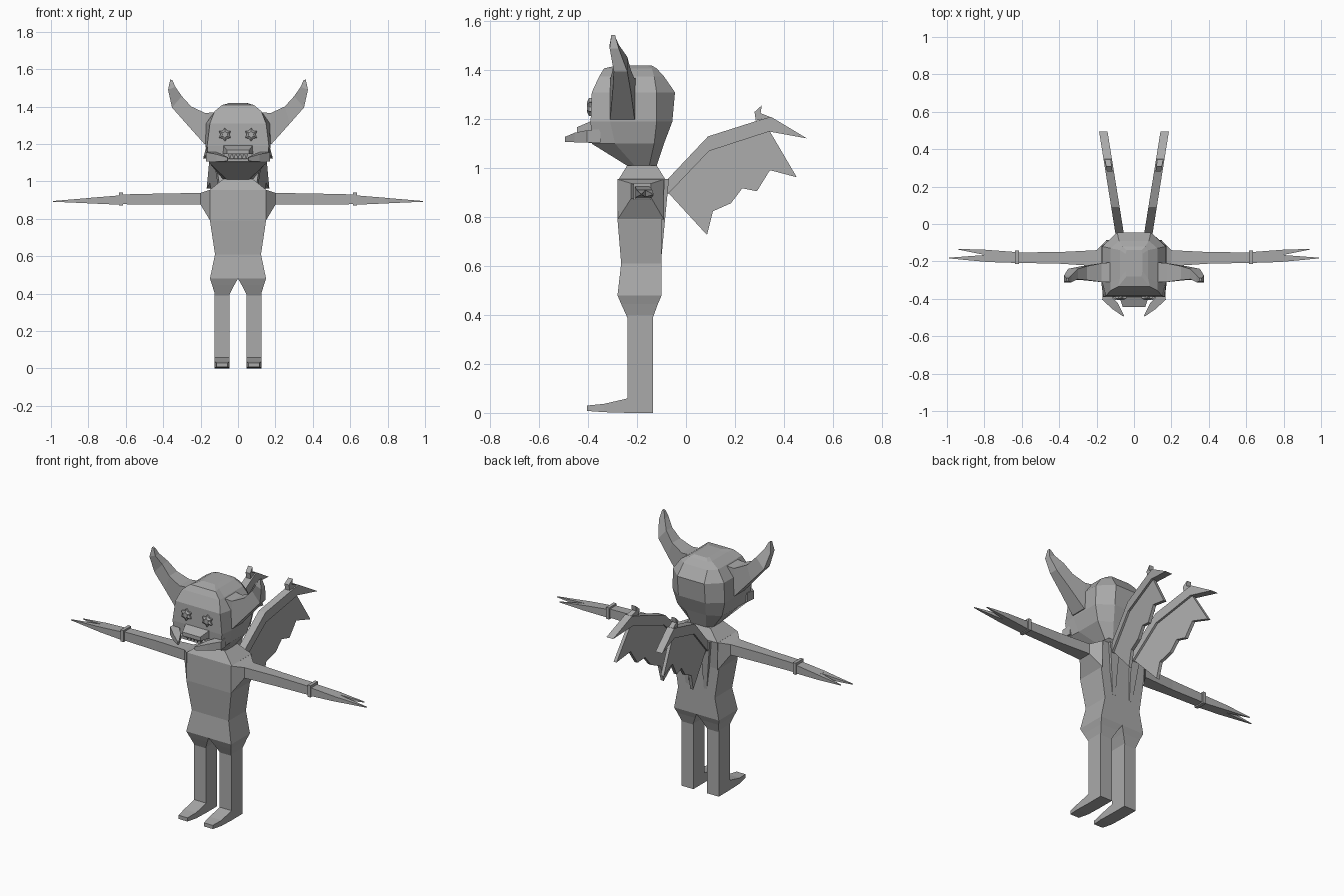
import bpy, bmesh, math
from mathutils import Vector

grey = bpy.data.materials.new("stone grey")
grey.diffuse_color = (0.40, 0.40, 0.40, 1)


def finish(name, bm):
    bmesh.ops.remove_doubles(bm, verts=bm.verts, dist=1e-5)
    bmesh.ops.recalc_face_normals(bm, faces=bm.faces)
    me = bpy.data.meshes.new(name)
    bm.to_mesh(me)
    bm.free()
    me.materials.append(grey)
    ob = bpy.data.objects.new(name, me)
    bpy.context.collection.objects.link(ob)
    return ob


def loft(name, rings, side=1):
    """Skin a list of equal-length point rings and cap both ends."""
    bm = bmesh.new()
    vs = [[bm.verts.new((x * side, y, z)) for x, y, z in r] for r in rings]
    n = len(vs[0])
    for a, b in zip(vs, vs[1:]):
        for i in range(n):
            j = (i + 1) % n
            bm.faces.new((a[i], a[j], b[j], b[i]))
    bm.faces.new(vs[0][::-1])
    bm.faces.new(vs[-1])
    return finish(name, bm)


def flat_ring(z, x0, x1, y0, y1):
    return [(x0, y0, z), (x1, y0, z), (x1, y1, z), (x0, y1, z)]


def x_ring(x, y0, y1, z0, z1):
    return [(x, y0, z0), (x, y1, z0), (x, y1, z1), (x, y0, z1)]


def y_ring(y, x0, x1, z0, z1):
    return [(x0, y, z0), (x1, y, z0), (x1, y, z1), (x0, y, z1)]


def wing_x(y):
    return 0.085 + 0.16 * y


def wing_plate(name, outline, thick, side):
    """Extrude a (y, z) outline sideways along the splayed wing plane."""
    loft(name, [[(wing_x(y) + t, y, z) for y, z in outline]
                for t in (-thick / 2, thick / 2)], side)


# Head: eight-sided rings (z, front x, front y, side x, side y pair, back x, back y)
head = [(1.01, .06, -.24, .08, -.21, -.15, .05, -.12),
        (1.10, .155, -.385, .15, -.29, -.13, .07, -.09),
        (1.19, .165, -.39, .175, -.31, -.12, .09, -.056),
        (1.31, .15, -.385, .170, -.31, -.12, .09, -.045),
        (1.375, .125, -.355, .125, -.31, -.13, .08, -.09),
        (1.408, .085, -.335, .075, -.29, -.14, .06, -.12),
        (1.42, .04, -.28, .045, -.25, -.16, .04, -.14)]
loft("head", [[(-fx, fy, z), (fx, fy, z), (sx, s0, z), (sx, s1, z),
               (bx, by, z), (-bx, by, z), (-sx, s1, z), (-sx, s0, z)]
              for z, fx, fy, sx, s0, s1, bx, by in head])

# Muzzle, lower lip and row of teeth
loft("muzzle", [y_ring(-.37, -.085, .085, 1.145, 1.20),
                y_ring(-.445, -.06, .06, 1.145, 1.168)])
loft("lower_lip", [y_ring(-.37, -.13, .13, 1.10, 1.125),
                   y_ring(-.405, -.10, .10, 1.105, 1.12)])
for i in range(5):
    x = (i - 2) * .022
    loft("tooth", [flat_ring(1.148, x - .011, x + .011, -.43, -.405),
                   flat_ring(1.12, x - .001, x + .001, -.42, -.415)])

# Torso: rings (z, half width, front y, back y)
torso = [(.395, .12, -.24, -.135), (.48, .15, -.28, -.10), (.61, .123, -.265, -.10),
         (.79, .15, -.28, -.10), (.955, .15, -.275, -.085), (1.012, .08, -.24, -.12)]
loft("torso", [flat_ring(z, -w, w, a, b) for z, w, a, b in torso[1:]])

for s in (1, -1):
    # Hip tapering into the straight leg, then the pointed foot
    loft("hip", [flat_ring(.48, 0, .15, -.28, -.10), flat_ring(.445, .02, .138, -.265, -.115),
                 flat_ring(.39, .048, .122, -.24, -.135)], s)
    loft("leg", [flat_ring(z, .045, .125, -.24, -.135) for z in (0, .42)], s)
    loft("foot", [y_ring(-.235, .045, .125, 0, .06), y_ring(-.335, .045, .125, .003, .037),
                  y_ring(-.405, .055, .115, .008, .03)], s)

    # Shoulder and arm, wrist cuff, clawed hand
    loft("arm", [x_ring(.149, -.28, -.09, .79, .955), x_ring(.20, -.225, -.14, .875, .938),
                 x_ring(.40, -.212, -.15, .875, .935), x_ring(.625, -.208, -.152, .878, .93)], s)
    loft("cuff", [x_ring(.615, -.215, -.143, .87, .94), x_ring(.635, -.215, -.143, .87, .94)], s)
    loft("palm", [x_ring(.63, -.208, -.15, .875, .925), x_ring(.79, -.203, -.138, .882, .912)], s)
    for tip_x, tip_y, a, b in ((.99, -.182, -.203, -.165), (.94, -.135, -.168, -.138)):
        loft("claw", [x_ring(.785, a, b, .882, .912),
                      x_ring(tip_x, tip_y - .002, tip_y + .002, .891, .895)], s)

    # Horn: lower and upper edge points (x, z) swept in y
    horn = [((.14, 1.20), (.12, 1.37), -.31, -.205), ((.18, 1.20), (.175, 1.365), -.31, -.21),
            ((.278, 1.31), (.25, 1.40), -.30, -.225), ((.353, 1.395), (.30, 1.455), -.295, -.24),
            ((.374, 1.49), (.335, 1.505), -.312, -.275), ((.362, 1.545), (.35, 1.54), -.305, -.29)]
    loft("horn", [[(p[0], a, p[1]), (p[0], b, p[1]), (q[0], b, q[1]), (q[0], a, q[1])]
                  for p, q, a, b in horn], s)

    # Star-shaped eye with a round pupil
    star = [[(.07 + r * math.sin(k * math.pi / 6), y, 1.25 + r * math.cos(k * math.pi / 6))
             for k in range(12) for r in [(.036 if k % 2 == 0 else .024) * f]]
            for y, f in ((-.375, 1), (-.397, 1), (-.405, .55))]
    loft("eye", star, s)

    # Tusk curving inward from the cheek
    tusk = [((.165, -.35), (.125, -.35), 1.105, 1.16), ((.17, -.405), (.115, -.395), 1.105, 1.155),
            ((.115, -.455), (.085, -.425), 1.106, 1.145), ((.057, -.495), (.053, -.49), 1.108, 1.128)]
    loft("tusk", [[(*p, a), (*q, a), (*q, b), (*p, b)] for p, q, a, b in tusk], s)

    # Wing root ridge running down the back
    loft("wing_root", [flat_ring(.65, .05, .07, -.12, -.099), flat_ring(.85, .045, .095, -.12, -.08),
                       flat_ring(.955, .045, .11, -.12, -.07)], s)

    # Wing arm with end claw, thumb hook and scalloped membrane
    wing_plate("wing_arm", [(-.10, .955), (-.08, .95), (.09, 1.13), (.31, 1.20), (.347, 1.21),
                            (.494, 1.122), (.34, 1.15), (.094, 1.07), (-.073, .895), (-.10, .90)],
               .045, s)
    wing_plate("wing_thumb", [(.285, 1.195), (.28, 1.23), (.31, 1.257), (.305, 1.225), (.347, 1.208)],
               .03, s)
    wing_plate("wing_membrane", [(-.073, .90), (.094, 1.075), (.34, 1.155), (.453, .963),
                                 (.343, .992), (.29, .906), (.23, .918), (.184, .857),
                                 (.11, .824), (.086, .727)], .02, s)
